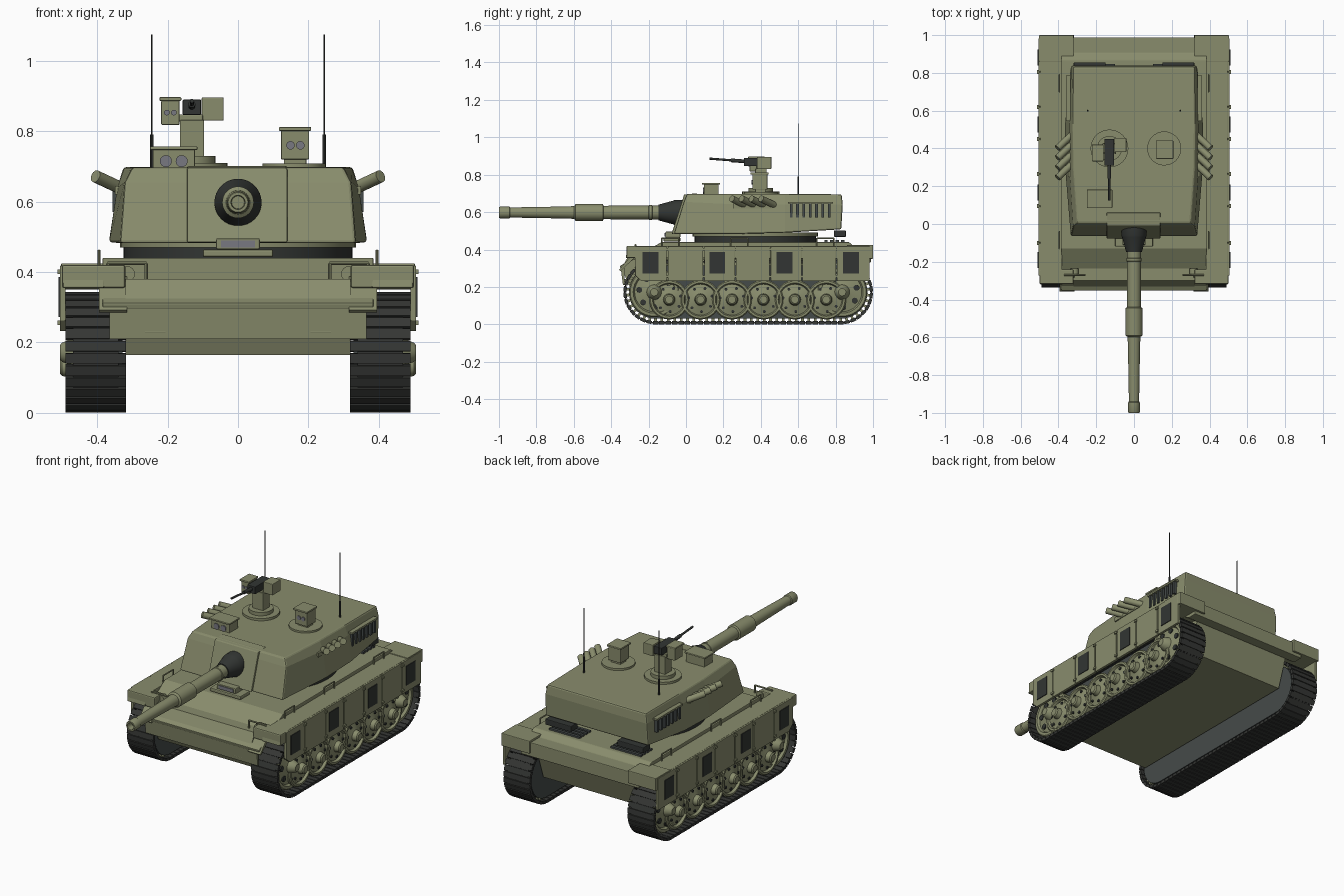
import bpy, bmesh, math
from mathutils import Vector, Matrix


def mat(name, c):
    m = bpy.data.materials.new(name)
    m.diffuse_color = (*c, 1)
    return m


OLIVE = mat("olive paint", (0.25, 0.265, 0.152))
RUBBER = mat("track rubber", (0.036, 0.038, 0.035))
SLATE = mat("slate steel", (0.06, 0.07, 0.068))
BLACK = mat("dark metal", (0.032, 0.036, 0.033))
GLASS = mat("grey glass", (0.19, 0.19, 0.22))


def finish(name, bm, m, bevel=0, smooth=False):
    bmesh.ops.recalc_face_normals(bm, faces=bm.faces)
    me = bpy.data.meshes.new(name)
    bm.to_mesh(me)
    bm.free()
    me.materials.append(m)
    ob = bpy.data.objects.new(name, me)
    bpy.context.collection.objects.link(ob)
    if bevel:
        b = ob.modifiers.new("bevel", "BEVEL")
        b.width, b.segments, b.limit_method = bevel, 2, "ANGLE"
    if smooth:
        bpy.context.view_layer.objects.active = ob
        ob.select_set(True)
        bpy.ops.object.shade_smooth_by_angle(angle=math.radians(35))
        ob.select_set(False)
    return ob


def add_box(bm, x0, x1, y0, y1, z0, z1):
    mx = Matrix.Translation(((x0 + x1) / 2, (y0 + y1) / 2, (z0 + z1) / 2)) @ \
        Matrix.Diagonal((x1 - x0, y1 - y0, z1 - z0, 1))
    bmesh.ops.create_cube(bm, size=1, matrix=mx)


def boxes(name, dims, m=OLIVE, bevel=0.0, both=False):
    bm = bmesh.new()
    for d in dims:
        add_box(bm, *d)
        if both:
            add_box(bm, -d[1], -d[0], *d[2:])
    return finish(name, bm, m, bevel)


def add_rod(bm, a, b, r0, r1=None, n=16):
    a, b = Vector(a), Vector(b)
    d = b - a
    mx = Matrix.Translation((a + b) / 2) @ d.to_track_quat("Z", "Y").to_matrix().to_4x4()
    bmesh.ops.create_cone(bm, cap_ends=True, segments=n, radius1=r0,
                          radius2=r0 if r1 is None else r1, depth=d.length, matrix=mx)


def rods(name, items, m=OLIVE, n=16, both=False):
    bm = bmesh.new()
    for a, b, r in items:
        for s in ((1, -1) if both else (1,)):
            add_rod(bm, (a[0] * s, *a[1:]), (b[0] * s, *b[1:]), r, n=n)
    return finish(name, bm, m, smooth=True)


def loft(name, rings, m=OLIVE, bevel=0, smooth=False):
    bm = bmesh.new()
    vs = [[bm.verts.new(p) for p in r] for r in rings]
    n = len(rings[0])
    for a, b in zip(vs, vs[1:]):
        for i in range(n):
            bm.faces.new((a[i], a[(i + 1) % n], b[(i + 1) % n], b[i]))
    bm.faces.new(vs[0])
    bm.faces.new(vs[-1])
    return finish(name, bm, m, bevel, smooth)


def extrude_x(name, prof, x0, x1, m=OLIVE, bevel=0):
    return loft(name, [[(x, y, z) for y, z in prof] for x in (x0, x1)], m, bevel)


def lathe(name, prof, origin, axis, m=OLIVE, n=32):
    """Revolve (radius, distance) pairs about the x or y axis."""
    o = Vector(origin)
    rings = []
    for r, d in prof:
        ring = []
        for i in range(n):
            c, s = r * math.cos(i * math.tau / n), r * math.sin(i * math.tau / n)
            ring.append(o + (Vector((d, c, s)) if axis == "X" else Vector((c, d, s))))
        rings.append(ring)
    return loft(name, rings, m, smooth=True)


# Hull: lower tub, upper body and front plate
extrude_x("hull_tub", [(-0.345, 0.3), (-0.285, 0.165), (0.87, 0.165), (0.93, 0.34), (0.93, 0.38), (-0.3, 0.38)],
          -0.32, 0.32)
extrude_x("lower_front_plate", [(-0.349, 0.3), (-0.337, 0.21), (-0.33, 0.21), (-0.33, 0.3)], -0.365, 0.365)
extrude_x("upper_hull", [(-0.348, 0.292), (-0.354, 0.312), (-0.13, 0.44), (0.87, 0.44), (0.905, 0.413),
                         (0.988, 0.413), (0.988, 0.33), (0.93, 0.33), (0.9, 0.348), (-0.28, 0.348)],
          -0.385, 0.385, bevel=0.004)

# Tracks: stadium path of separate links
CZ, Y0, Y1, R = 0.172, -0.163, 0.828, 0.163


def track_point(t):
    L, C = Y1 - Y0, math.pi * R
    t %= 2 * L + 2 * C
    if t < L:
        return Y0 + t, CZ - R, 0
    if t < L + C:
        a = (t - L) / R
        return Y1 + R * math.sin(a), CZ - R * math.cos(a), a
    if t < 2 * L + C:
        return Y1 - (t - L - C), CZ + R, math.pi
    a = math.pi + (t - 2 * L - C) / R
    return Y0 + R * math.sin(a), CZ - R * math.cos(a), a


def stadium(r):
    pts = [(Y1 + r * math.sin(i * math.pi / 16), CZ - r * math.cos(i * math.pi / 16)) for i in range(17)]
    return pts + [(Y0 - r * math.sin(i * math.pi / 16), CZ + r * math.cos(i * math.pi / 16)) for i in range(17)]


N = 88
pitch = (2 * (Y1 - Y0) + math.tau * R) / N
for s, side in ((1, "right"), (-1, "left")):
    bm, teeth = bmesh.new(), bmesh.new()
    for i in range(N):
        y, z, a = track_point(i * pitch)
        mx = Matrix.Translation((s * 0.404, y, z)) @ Matrix.Rotation(a, 4, "X")
        bmesh.ops.create_cube(bm, size=1, matrix=mx @ Matrix.Diagonal((0.172, pitch * 0.86, 0.017, 1)))
        bmesh.ops.create_cube(bm, size=1, matrix=mx @ Matrix.Diagonal((0.13, pitch * 1.05, 0.007, 1)))
        bmesh.ops.create_cube(teeth, size=1, matrix=mx @ Matrix.Translation((-s * 0.055, 0, 0.012))
                              @ Matrix.Diagonal((0.012, 0.014, 0.02, 1)))
    finish(side + "_track", bm, RUBBER)
    finish(side + "_track_teeth", teeth, OLIVE)
    extrude_x(side + "_track_inner_plate", stadium(0.142), s * 0.328, s * 0.385, SLATE)

    # Wheels: six road wheels with a larger wheel at each end
    wheels = [(-0.09 + 0.168 * i, 0.132, 0.106) for i in range(6)] + [(-0.17, CZ, 0.134), (0.835, CZ, 0.134)]
    for k, (y, z, r) in enumerate(wheels):
        e = 0.475 if k < 6 else 0.466
        lathe(f"{side}_wheel_{k + 1}", [(r, s * 0.39), (r, s * (e - 0.006)), (r - 0.006, s * e),
              (r * 0.84, s * e), (r * 0.78, s * (e - 0.014)), (r * 0.4, s * (e - 0.004)), (r * 0.3, s * e),
              (0.027, s * 0.5), (0.02, s * 0.506)], (0, y, z), "X")
        holes = []
        for j in range(7):
            a = j * math.tau / 7 + 0.3
            p, q = y + r * 0.6 * math.cos(a), z + r * 0.6 * math.sin(a)
            holes.append(((s * 0.45, p, q), (s * (e - 0.003), p, q), 0.008 if k < 6 else 0.016))
        rods(f"{side}_wheel_holes_{k + 1}", holes, BLACK, 10)

    # Fender with sloping front, mudguard and side skirt panels
    x0, x1 = sorted((s * 0.38, s * 0.497))
    extrude_x(side + "_fender", [(-0.322, 0.355), (-0.315, 0.395), (-0.27, 0.42), (0.995, 0.42), (0.995, 0.35)],
              x0, x1, bevel=0.004)
    x0, x1 = sorted((s * 0.315, s * 0.395))
    extrude_x(side + "_mudguard", [(-0.358, 0.292), (-0.35, 0.285), (-0.26, 0.37), (-0.275, 0.388)], x0, x1)
    edges = [-0.275, -0.1, 0.095, 0.265, 0.45, 0.62, 0.805, 0.985]
    for i, (a, b) in enumerate(zip(edges, edges[1:])):
        lo = [(a + 0.003, 0.232), (b - 0.003, 0.232)]
        if i == 0:
            lo = [(a + 0.003, 0.262), (a + 0.035, 0.232), (b - 0.003, 0.232)]
        x0, x1 = sorted((s * 0.49, s * 0.506))
        extrude_x(f"{side}_skirt_{i + 1}", lo + [(b - 0.003, 0.418), (a + 0.003, 0.418)], x0, x1, bevel=0.002)

boxes("fender_front_boxes", [(0.32, 0.5, -0.318, -0.24, 0.355, 0.42)], bevel=0.006, both=True)
boxes("fender_rear_boxes", [(0.32, 0.503, 0.86, 1.0, 0.35, 0.425)], bevel=0.004, both=True)
boxes("skirt_dark_panels", [(0.503, 0.51, y, y + 0.084, 0.272, 0.386) for y in (-0.232, 0.125, 0.485, 0.84)],
      BLACK, both=True)
boxes("skirt_hinges", [(0.495, 0.513, y - 0.01, y + 0.01, z, z + 0.012)
      for y in (-0.1, 0.095, 0.265, 0.45, 0.62, 0.805) for z in (0.25, 0.395)], both=True)
boxes("tow_hooks", [(0.2, 0.27, -0.34, -0.305, 0.224, 0.242)], bevel=0.006, both=True)

# Deck handles and lamp guards
bars = []
for y in (-0.13, 0.24, 0.7):
    bars += [((0.395, y, 0.415), (0.395, y, 0.462), 0.004), ((0.395, y + 0.09, 0.415), (0.395, y + 0.09, 0.462), 0.004),
             ((0.395, y, 0.46), (0.395, y + 0.09, 0.46), 0.004)]
bars += [((0.26, -0.27, 0.34), (0.26, -0.27, 0.425), 0.005), ((0.26, -0.27, 0.425), (0.37, -0.27, 0.425), 0.005),
         ((0.37, -0.27, 0.425), (0.37, -0.27, 0.37), 0.005)]
rods("handles_and_lamp_guards", bars, n=8, both=True)
rods("lamps", [((0.315, -0.27, 0.395), (0.315, -0.235, 0.395), 0.022)], both=True)

# Turret ring and turret shell
rods("turret_ring", [((0, 0.37, 0.43), (0, 0.37, 0.472), 0.325)], BLACK, 48)
rods("turret_collar", [((0, 0.37, 0.47), (0, 0.37, 0.49), 0.335)], n=48)


def mirrored(half):
    return half + [(-x, y, z) for x, y, z in reversed(half)]


loft("turret", [mirrored([(0.335, -0.065, 0.482), (0.366, 0.3, 0.484), (0.366, 0.53, 0.49), (0.335, 0.83, 0.508)]),
                mirrored([(0.322, -0.012, 0.655), (0.343, 0.3, 0.64), (0.343, 0.53, 0.64), (0.332, 0.838, 0.64)]),
                mirrored([(0.3, 0.005, 0.697), (0.322, 0.3, 0.698), (0.325, 0.53, 0.698), (0.322, 0.832, 0.695)])],
     bevel=0.008)
extrude_x("mantlet", [(-0.077, 0.484), (-0.01, 0.694), (0.06, 0.701), (0.06, 0.49)], -0.145, 0.14, bevel=0.004)

# Main gun: dark boot, stepped barrel and hollow muzzle
lathe("gun_boot", [(0.067, 0.0), (0.067, -0.06), (0.063, -0.07), (0.042, -0.147), (0.036, -0.147)], (0, 0, 0.598), "Y", BLACK)
lathe("gun_barrel", [(0.037, -0.1), (0.036, -0.44), (0.045, -0.445), (0.045, -0.59), (0.034, -0.598), (0.032, -0.65),
                     (0.027, -0.94), (0.031, -0.945), (0.031, -0.995), (0.028, -1.0), (0.02, -1.0), (0.018, -0.96)],
      (0, 0, 0.598), "Y")
lathe("barrel_bands", [(0.036, -0.18), (0.04, -0.182), (0.04, -0.197), (0.036, -0.2)], (0, 0, 0.598), "Y")
boxes("sensor_shelf", [(-0.1, 0.1, -0.12, -0.03, 0.443, 0.464), (-0.062, 0.062, -0.11, -0.03, 0.464, 0.496)], bevel=0.005)
boxes("sensor_glass", [(-0.048, 0.048, -0.114, -0.109, 0.47, 0.489)], GLASS)

# Smoke launchers and side racks
rods("smoke_launchers", [((0.315, 0.245 + 0.052 * i + 0.085, 0.63), (0.405, 0.245 + 0.052 * i, 0.672), 0.018)
                         for i in range(4)], both=True)
boxes("smoke_launcher_mounts", [(0.31, 0.35, 0.25, 0.46, 0.62, 0.645)], both=True)
boxes("side_rack_slats", [(0.335, 0.357, y, y + 0.014, 0.57, 0.645)
      for y in [0.555 + 0.034 * i for i in range(7)]], SLATE, both=True)
boxes("side_rack_rails", [(0.335, 0.361, 0.545, 0.785, z, z + 0.01) for z in (0.645,)], both=True)
boxes("rear_dark_boxes", [(0.15, 0.32, 0.79, 0.855, 0.468, 0.502)], BLACK, bevel=0.004, both=True)
boxes("rear_deck_grilles", [(0.1, 0.3, 0.74 + 0.03 * i, 0.757 + 0.03 * i, 0.438, 0.45) for i in range(4)],
      SLATE, both=True)

# Roof hatches and gunner's sight
rods("hatch_rings", [((-0.13, 0.4, 0.69), (-0.13, 0.4, 0.71), 0.1), ((-0.13, 0.4, 0.7), (-0.13, 0.4, 0.73), 0.066),
                     ((0.16, 0.4, 0.69), (0.16, 0.4, 0.708), 0.09)], n=32)
boxes("gunner_sight", [(-0.242, -0.122, 0.095, 0.175, 0.69, 0.748), (-0.25, -0.115, 0.085, 0.182, 0.747, 0.757)], bevel=0.003)
boxes("right_sight", [(0.122, 0.202, 0.355, 0.435, 0.72, 0.803), (0.116, 0.208, 0.345, 0.442, 0.801, 0.812),
                      (0.13, 0.194, 0.37, 0.425, 0.7, 0.725)], bevel=0.003)
boxes("weapon_station", [(-0.165, -0.096, 0.37, 0.43, 0.72, 0.832), (-0.218, -0.166, 0.34, 0.415, 0.818, 0.888),
                         (-0.223, -0.161, 0.332, 0.42, 0.886, 0.897), (-0.103, -0.041, 0.38, 0.456, 0.83, 0.896),
                         (-0.17, -0.1, 0.375, 0.425, 0.828, 0.848)], bevel=0.003)
rods("sight_lenses", [((x, y, z), (x, y - 0.008, z), r) for x, y, z, r in (
    (-0.205, 0.098, 0.715, 0.017), (-0.16, 0.098, 0.715, 0.017), (0.149, 0.358, 0.76, 0.012),
    (0.177, 0.358, 0.76, 0.012), (-0.202, 0.343, 0.853, 0.008), (-0.182, 0.343, 0.853, 0.008))], GLASS)

# Roof machine gun and antennas
boxes("machine_gun_body", [(-0.157, -0.105, 0.31, 0.45, 0.846, 0.89)], BLACK, bevel=0.003)
rods("machine_gun_barrel", [((-0.131, 0.32, 0.871), (-0.131, 0.125, 0.886), 0.006),
                            ((-0.131, 0.32, 0.871), (-0.131, 0.24, 0.877), 0.01)], BLACK)
rods("antennas", [((0.245, 0.6, 0.69), (0.245, 0.6, 1.075), 0.0025), ((0.245, 0.6, 0.69), (0.245, 0.6, 0.79), 0.005)],
     BLACK, 8, both=True)
